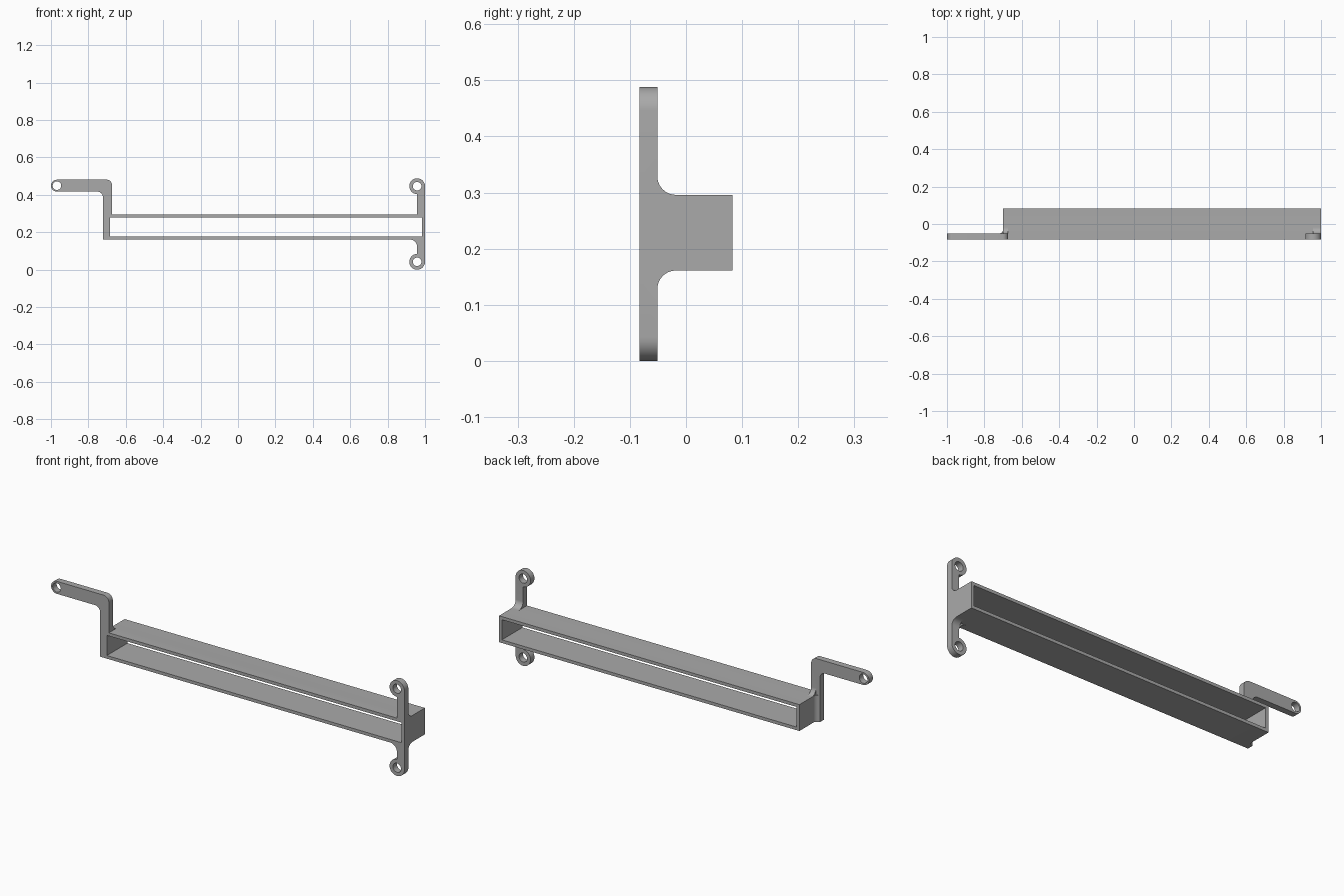
import bpy, bmesh
from math import cos, sin, radians

cube = bpy.data.objects.get("Cube")
if cube:
    bpy.data.objects.remove(cube, do_unlink=True)

grey = bpy.data.materials.new("plain grey")
grey.use_nodes = True
GREY = (0.4, 0.4, 0.4, 1)
grey.diffuse_color = GREY
grey.node_tree.nodes["Principled BSDF"].inputs["Base Color"].default_value = GREY

# Shared dimensions
FRONT, BACK, PLATE = -0.083, 0.083, -0.051
LEFT, RIGHT, BOTTOM, TOP, WALL = -0.70, 1.0, 0.161, 0.296, 0.016
HOLE, FILLET = 0.023, 0.033


def arc(cx, cy, r, start, end, steps=14):
    angles = [radians(start + (end - start) * i / steps) for i in range(steps + 1)]
    return [(cx + r * cos(a), cy + r * sin(a)) for a in angles]


def prism(name, outline, low, high, axis="y"):
    """Extrude a 2D outline: (x, z) along y, (y, z) along x, (x, y) along z."""
    place = {"y": lambda a, b: (a, low, b),
             "x": lambda a, b: (low, a, b),
             "z": lambda a, b: (a, b, low)}[axis]
    bm = bmesh.new()
    face = bm.faces.new([bm.verts.new(place(a, b)) for a, b in outline])
    extruded = bmesh.ops.extrude_face_region(bm, geom=[face])["geom"]
    shift = [high - low if c == axis else 0 for c in "xyz"]
    bmesh.ops.translate(bm, vec=shift,
                        verts=[v for v in extruded if isinstance(v, bmesh.types.BMVert)])
    bmesh.ops.recalc_face_normals(bm, faces=bm.faces)
    mesh = bpy.data.meshes.new(name)
    bm.to_mesh(mesh)
    bm.free()
    mesh.materials.append(grey)
    ob = bpy.data.objects.new(name, mesh)
    bpy.context.collection.objects.link(ob)
    return ob


def rect(x0, x1, z0, z1):
    return [(x0, z0), (x1, z0), (x1, z1), (x0, z1)]


def combine(target, part, operation):
    mod = target.modifiers.new(operation, "BOOLEAN")
    mod.operation, mod.solver, mod.object = operation, "EXACT", part
    bpy.context.view_layer.objects.active = target
    bpy.ops.object.modifier_apply(modifier=mod.name)
    bpy.data.objects.remove(part, do_unlink=True)


# Open rectangular sleeve
bracket = prism("slotted_bracket", rect(LEFT, RIGHT, BOTTOM, TOP), FRONT, BACK)
window = prism("window_cutter",
               rect(LEFT + WALL, RIGHT - WALL, BOTTOM + WALL, TOP - WALL), -0.2, 0.2)
combine(bracket, window, "DIFFERENCE")

# Cranked arm with a rounded end
ARM_L, ARM_R, ARM_LOW, ARM_TOP = -0.722, -0.673, 0.417, 0.481
end_r = (ARM_TOP - ARM_LOW) / 2
end_x, end_z = -1 + end_r, ARM_LOW + end_r
inside = LEFT + WALL / 2
roof = TOP - WALL / 2
arm = ([(ARM_L, BOTTOM), (inside, BOTTOM), (inside, roof), (ARM_R, roof)]
       + arc(ARM_R - 0.03, ARM_TOP - 0.03, 0.03, 0, 90)
       + arc(end_x, end_z, end_r, 90, 270)
       + arc(ARM_L - 0.03, ARM_LOW - 0.03, 0.03, 90, 0))
parts = [prism("arm", arm, FRONT, PLATE)]

# Upper and lower screw tabs
R = 0.042
tab_x, up_z, low_z = RIGHT - R, 0.488 - R, R
floor = BOTTOM + WALL / 2
parts.append(prism("upper_tab", arc(tab_x, up_z, R, 0, 270, 30)
                   + [(tab_x, roof), (RIGHT, roof)], FRONT, PLATE))
parts.append(prism("lower_tab", arc(tab_x, low_z, R, 360, 90, 30)
                   + arc(tab_x - 0.04, BOTTOM - 0.04, 0.04, 0, 90)
                   + [(tab_x - 0.04, floor), (RIGHT, floor)], FRONT, PLATE))

# Fillets between the plates and the sleeve, seated slightly into both
SEAT = 0.006


def sleeve_fillet(name, x0, x1, surface, up):
    curve = arc(PLATE + FILLET, surface + up * FILLET, FILLET, 180, 180 + up * 90)
    seat = surface - up * SEAT
    outline = curve + [(PLATE + FILLET, seat), (PLATE - SEAT, seat),
                       (PLATE - SEAT, surface + up * FILLET)]
    return prism(name, outline, x0, x1, "x")


parts.append(sleeve_fillet("arm_top_fillet", LEFT, ARM_R, TOP, 1))
parts.append(sleeve_fillet("upper_tab_fillet", tab_x, RIGHT, TOP, 1))
parts.append(sleeve_fillet("lower_tab_fillet", tab_x, RIGHT, BOTTOM, -1))
side_r = LEFT - ARM_L
side = (arc(LEFT - side_r, PLATE + side_r, side_r, 270, 360)
        + [(LEFT + SEAT, PLATE + side_r), (LEFT + SEAT, PLATE - SEAT),
           (ARM_L, PLATE - SEAT)])
parts.append(prism("arm_side_fillet", side, BOTTOM, TOP, "z"))

for part in parts:
    combine(bracket, part, "UNION")

# Screw holes
for x, z in ((end_x, end_z), (tab_x, up_z), (tab_x, low_z)):
    combine(bracket, prism("hole_cutter", arc(x, z, HOLE, 0, 345, 23), -0.2, 0.0),
            "DIFFERENCE")

bpy.ops.object.select_all(action="DESELECT")
bracket.select_set(True)
bpy.context.view_layer.objects.active = bracket
bpy.ops.object.shade_smooth_by_angle(angle=radians(30))
